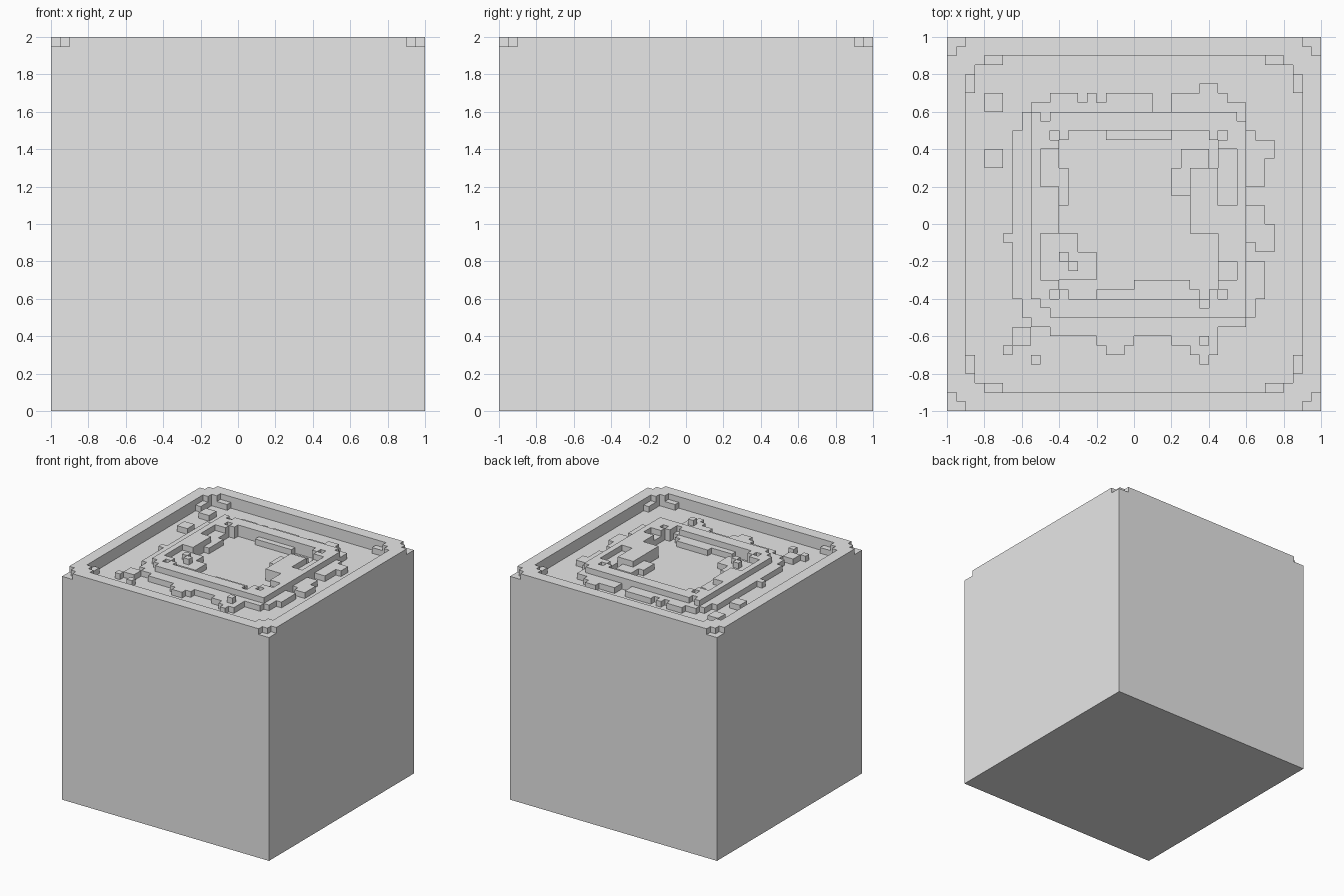
import bpy
import bmesh

CELL = 0.05       # edge length of one voxel
HALF = 20         # voxels from the centre to a side
FLOOR, STEP, TOP = 38, 39, 40   # heights in voxels

cube = bpy.data.objects.get("Cube")
if cube:
    bpy.data.objects.remove(cube, do_unlink=True)

span = range(-HALF, HALF)
height = {(x, y): FLOOR for x in span for y in span}


def fill(level, *areas):
    """Set every voxel column inside the areas (left, right, front, back)."""
    for left, right, front, back in areas:
        for x in range(left, right):
            for y in range(front, back):
                height[x, y] = level


def fill_corners(level, *areas):
    """Fill areas mirrored into all four corners."""
    for left, right, front, back in areas:
        for xs in ((left, right), (-right, -left)):
            for ys in ((front, back), (-back, -front)):
                fill(level, xs + ys)


# Raised rim, its stepped inner corners and the notched outer corners
for x, y in height:
    if not (-18 <= x < 18 and -18 <= y < 18):
        height[x, y] = TOP
fill_corners(STEP, (17, 18, 14, 18), (14, 18, 17, 18))
fill_corners(TOP, (16, 18, 17, 18), (17, 18, 16, 18))
fill_corners(STEP, (19, 20, 18, 20), (18, 20, 19, 20))

# Low apron under the ring
fill(STEP, (-13, 12, -8, 10), (-12, 12, -10, 12), (-11, 12, -11, -10))
# Ragged back edge of the apron
fill(STEP, (-11, 2, 12, 13), (-9, -6, 13, 14), (-5, -4, 13, 14),
     (-3, 2, 13, 14), (4, 12, 12, 13), (4, 10, 13, 14), (7, 9, 14, 15))
# Ragged left edge of the apron
fill(STEP, (12, 13, 4, 10), (13, 14, 4, 9), (14, 15, 7, 9),
     (12, 14, -2, 2), (14, 15, -3, 0), (13, 14, -3, -2),
     (12, 14, -8, -4), (12, 13, -10, -8))
# Ragged front edge of the apron
fill(STEP, (-9, 9, -12, -11), (-4, 0, -13, -12), (-3, -1, -14, -13),
     (4, 9, -13, -12), (6, 9, -14, -13), (7, 8, -15, -14))
# Loose stones on the floor
fill(STEP, (-16, -14, 12, 14), (-16, -14, 6, 8), (-14, -13, -2, -1),
     (-13, -11, -13, -11), (-14, -13, -14, -13), (-11, -10, -15, -14))

# High square ring with chipped corners
fill(TOP, (-11, 12, -8, 12), (-10, 12, -9, 12), (-9, 12, -10, 12))
fill(TOP, (7, 8, -13, -12))
fill(STEP, (-10, -9, 11, 12), (11, 12, 11, 12))

# Sunken pit in the ring
fill(FLOOR, (-7, 8, -8, 10), (-8, 9, -7, 9))
# Ledges along the pit walls
fill(STEP, (-10, -8, 4, 8), (-8, -7, 2, 6), (-10, -6, -6, -1),
     (-6, -4, -6, -3), (-3, 4, 9, 10), (-4, 0, -8, -7),
     (0, 6, -8, -6), (6, 7, -8, -7))
fill(STEP, (9, 11, 2, 8), (4, 9, 3, 6), (5, 8, 6, 8), (9, 11, -6, -4))
# Small dents at the pit corners
fill(STEP, (-9, -8, 9, 10), (9, 10, 9, 10), (-9, -8, -8, -7),
     (9, 10, -8, -7), (7, 8, -9, -8))
# Blocks standing on the ledges
fill(TOP, (6, 9, -1, 6), (-8, -7, -4, -3), (-7, -6, -5, -4))

# Turn the columns into one closed surface
bm = bmesh.new()


def add_face(*corners):
    bm.faces.new([bm.verts.new([c * CELL for c in p]) for p in corners])


SIDES = (((1, 0), (1, 0), (1, 1)), ((-1, 0), (0, 1), (0, 0)),
         ((0, 1), (1, 1), (0, 1)), ((0, -1), (0, 0), (1, 0)))
for (x, y), top in height.items():
    add_face((x, y, top), (x + 1, y, top), (x + 1, y + 1, top), (x, y + 1, top))
    for (dx, dy), (ax, ay), (bx, by) in SIDES:
        low = height.get((x + dx, y + dy))
        if low is None:
            # outer wall: one tall panel up to the floor level
            add_face((x + ax, y + ay, 0), (x + bx, y + by, 0),
                     (x + bx, y + by, FLOOR), (x + ax, y + ay, FLOOR))
            low = FLOOR
        for z in range(low, top):
            add_face((x + ax, y + ay, z), (x + bx, y + by, z),
                     (x + bx, y + by, z + 1), (x + ax, y + ay, z + 1))
# Flat underside
add_face((-HALF, -HALF, 0), (-HALF, HALF, 0), (HALF, HALF, 0), (HALF, -HALF, 0))
bmesh.ops.remove_doubles(bm, verts=bm.verts[:], dist=CELL / 100)

mesh = bpy.data.meshes.new("stone_block")
bm.to_mesh(mesh)
bm.free()
block = bpy.data.objects.new("stone_block", mesh)
bpy.context.collection.objects.link(block)

# Plain grey material
grey = (0.8, 0.8, 0.8, 1)
stone = bpy.data.materials.new("light_grey")
stone.use_nodes = True
stone.diffuse_color = grey
for node in stone.node_tree.nodes:
    if node.type == "BSDF_PRINCIPLED":
        node.inputs["Base Color"].default_value = grey
mesh.materials.append(stone)
